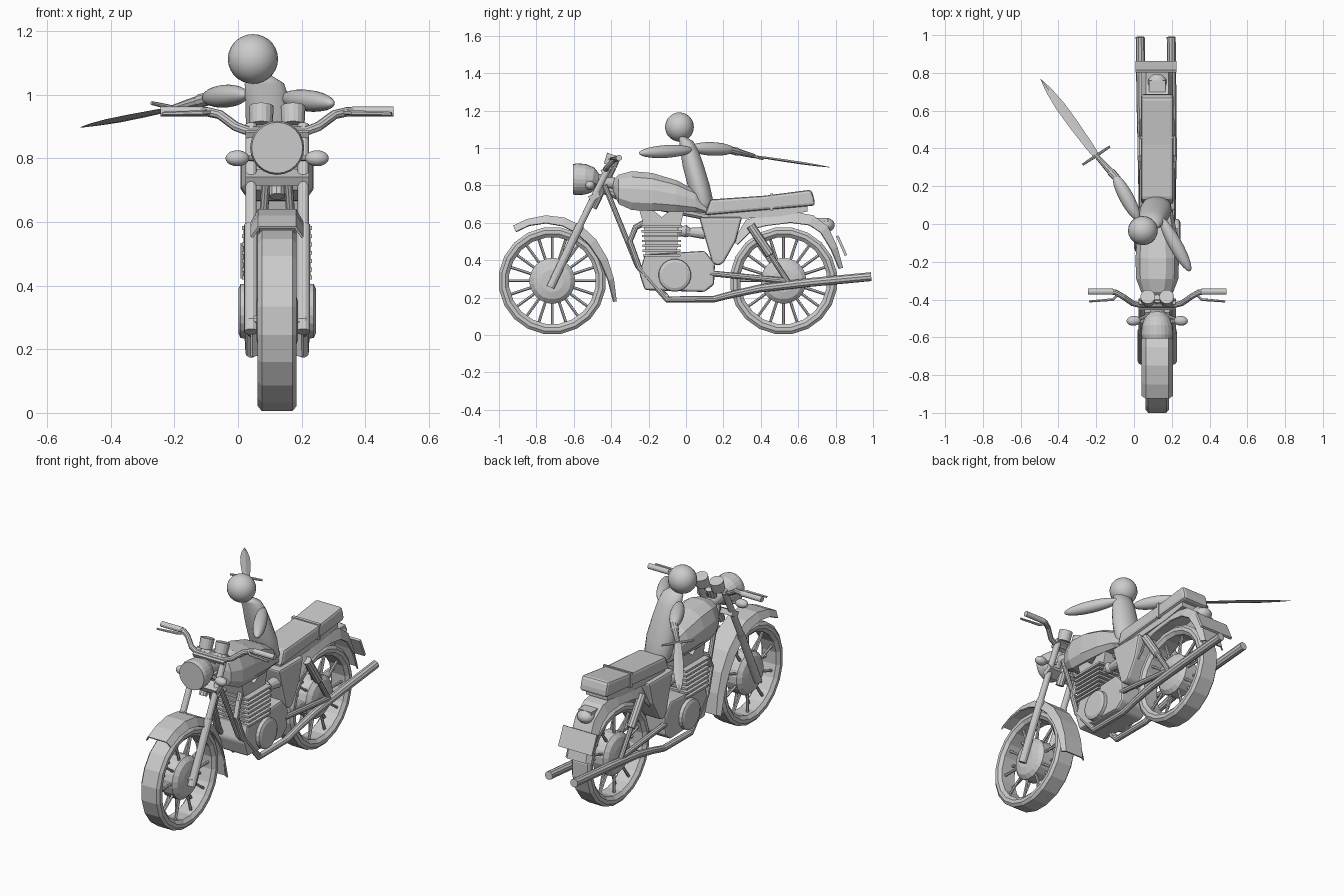
import bpy, bmesh
from math import sin, cos, pi, tau
from mathutils import Vector, Matrix

if "Cube" in bpy.data.objects:
    bpy.data.objects.remove(bpy.data.objects["Cube"])

CX = 0.123  # centre plane of the motorcycle


def finish(name, bm, smooth=False):
    bmesh.ops.recalc_face_normals(bm, faces=bm.faces)
    me = bpy.data.meshes.new(name)
    bm.to_mesh(me)
    bm.free()
    ob = bpy.data.objects.new(name, me)
    bpy.context.collection.objects.link(ob)
    for p in me.polygons:
        p.use_smooth = smooth
    return ob


def loft(name, rings, closed=False, caps=True, cyclic=True, smooth=False):
    bm = bmesh.new()
    rs = [[bm.verts.new(p) for p in r] for r in rings]
    n = len(rs[0])
    pairs = list(zip(rs, rs[1:])) + ([(rs[-1], rs[0])] if closed else [])
    for a, b in pairs:
        for i in range(n if cyclic else n - 1):
            j = (i + 1) % n
            bm.faces.new((a[i], a[j], b[j], b[i]))
    if caps and not closed:
        bm.faces.new(rs[0])
        bm.faces.new(rs[-1])
    return finish(name, bm, smooth)


def tube(name, pts, radii, sides=10):
    pts = [Vector(p) for p in pts]
    if not isinstance(radii, (list, tuple)):
        radii = [radii] * len(pts)
    rings, prev, u = [], None, None
    for i, p in enumerate(pts):
        t = (pts[min(i + 1, len(pts) - 1)] - pts[max(i - 1, 0)]).normalized()
        u = t.orthogonal().normalized() if prev is None else prev.rotation_difference(t) @ u
        v = t.cross(u)
        rings.append([p + radii[i] * (u * cos(a) + v * sin(a))
                      for a in (tau * k / sides for k in range(sides))])
        prev = t
    return loft(name, rings)


def prism(name, yz, half, bevel=0.0, x=CX):
    ob = loft(name, [[(x + s * half, y, z) for y, z in yz] for s in (-1, 1)])
    if bevel:
        m = ob.modifiers.new("bevel", 'BEVEL')
        m.width, m.segments = bevel, 2
    return ob


def box(name, c, size, tilt=0.0):
    bm = bmesh.new()
    bmesh.ops.create_cube(bm, size=1, matrix=Matrix.Translation(c)
                          @ Matrix.Rotation(tilt, 4, 'X') @ Matrix.Diagonal((*size, 1)))
    return finish(name, bm)


def ellipsoid(name, a, b, rx, ry):
    """Ellipsoid whose long axis runs from a to b."""
    a, b = Vector(a), Vector(b)
    q = (b - a).to_track_quat('Z', 'Y').to_matrix().to_4x4()
    bm = bmesh.new()
    bmesh.ops.create_uvsphere(bm, u_segments=20, v_segments=14, radius=1,
                              matrix=Matrix.Translation((a + b) / 2) @ q
                              @ Matrix.Diagonal((rx, ry, (b - a).length / 2, 1)))
    return finish(name, bm, True)


def lathe(name, prof, y, z, n=20):
    """Closed (x offset, radius) profile spun around a wheel axle."""
    return loft(name, [[(CX + dx, y + r * cos(a), z + r * sin(a)) for dx, r in prof]
                       for a in (tau * (k + .5) / n for k in range(n))], closed=True)


# Wheels: tyre, hub and spokes
for side, wy in (("front", -0.715), ("rear", 0.522)):
    lathe(side + "_tyre", [(-.048, .288), (.048, .288), (.061, .272), (.061, .252), (.045, .233),
                           (-.045, .233), (-.061, .252), (-.061, .272)], wy, .29)
    tube(side + "_hub", [(CX + d, wy, .29) for d in (-.065, -.055, -.035, .035, .055, .065)],
         [.06, .1, .122, .122, .1, .06], 20)
    tube(side + "_axle", [(CX - .09, wy, .29), (CX + .09, wy, .29)], .016)
    for k in range(20):
        a, d = tau * k / 20, .022 * (-1) ** k
        tube(side + "_spoke", [(CX + d, wy + r * cos(a), .29 + r * sin(a)) for r in (.1, .24)], .008, 6)


def fender(name, path, depths, top, bottom):
    rings = []
    for i, (y, z) in enumerate(path):
        a, b = path[max(i - 1, 0)], path[min(i + 1, len(path) - 1)]
        t = Vector((b[0] - a[0], b[1] - a[1])).normalized()
        d = depths[i]
        iy, iz = y + t.y * d, z - t.x * d
        rings.append([(CX - bottom, iy, iz), (CX - top, y, z), (CX + top, y, z), (CX + bottom, iy, iz)])
    ob = loft(name, rings, caps=False, cyclic=False)
    ob.modifiers.new("thickness", 'SOLIDIFY').thickness = .008


fender("front_fender", [(-.925, .585), (-.85, .62), (-.75, .64), (-.65, .628), (-.56, .585), (-.48, .51),
                        (-.42, .41), (-.385, .30), (-.37, .18)],
       [.035, .035, .04, .045, .045, .045, .04, .03, .015], .06, .083)
fender("rear_fender", [(.25, .50), (.32, .615), (.42, .645), (.56, .662), (.68, .64), (.76, .58),
                       (.81, .47), (.84, .36)],
       [.03, .06, .06, .06, .055, .05, .035, .02], .06, .083)

# Tank: lofted rounded sections (y, bottom, top, half width)
rings = []
for y, lo, hi, w in ((-.39, .77, .83, .03), (-.36, .70, .857, .085), (-.29, .668, .876, .112), (-.18, .663, .866, .115),
                     (-.05, .66, .827, .105), (.05, .658, .775, .085), (.11, .65, .70, .065)):
    h = hi - lo
    rings.append([(CX + w * fx, y, lo + h * fz) for fx, fz in
                  ((-.75, 0), (.75, 0), (1, .2), (1, .55), (.8, .85), (.4, 1), (-.4, 1), (-.8, .85), (-1, .55), (-1, .2))])
loft("fuel_tank", rings)

# Seat with strap
prism("seat", [(.10, .64), (.69, .692), (.685, .73), (.67, .777), (.42, .745), (.13, .725)], .086, .015)
prism("seat_strap", [(.45, .665), (.465, .667), (.465, .757), (.45, .755)], .09)
prism("seat_base", [(.12, .61), (.5, .635), (.65, .66), (.65, .69), (.12, .645)], .07)

# Side panels and frame
prism("side_panels", [(.07, .63), (.30, .63), (.265, .5), (.20, .385), (.17, .37), (.14, .385)], .095, .012)
tube("frame_neck", [(CX, -.395, .9), (CX, -.50, .68)], .024)
tube("frame_backbone", [(CX, -.44, .78), (CX, -.3, .72), (CX, .15, .63)], .025)
for s in (-1, 1):
    x = CX + s * .082
    # Front fork
    tube("fork_slider", [(x, -.725, .255), (x, -.565, .59)], .022, 12)
    tube("fork_tube", [(x, -.565, .59), (x, -.41, .905)], .018, 12)
    # Cradle tube and exhaust running to the muffler
    tube("cradle_tube", [(CX + s * .03, -.435, .8), (CX + s * .06, -.26, .37), (x, -.1, .2)], .014)
    tube("exhaust", [(CX + s * .04, -.2, .615), (CX + s * .07, -.27, .575), (CX + s * .075, -.30, .5),
                     (x, -.25, .36), (x, -.10, .19), (x, .15, .192), (x, .25, .218),
                     (x, .4, .25), (x - .004, .65, .28), (x - .008, .99, .312)],
         [.016, .016, .016, .016, .018, .018, .019, .022, .024, .024])
    # Swing arm and shock absorber
    tube("swing_arm", [(x, .13, .33), (x, .53, .29)], .016)
    tube("rear_shock", [(x, .345, .585), (x, .45, .43), (x, .452, .427), (x, .545, .285)],
         [.024, .024, .014, .014])
    # Handlebar half, grip and lever
    hx = lambda d: CX + s * d
    tube("handlebar", [(CX, -.43, .885), (hx(.09), -.43, .885), (hx(.13), -.42, .9), (hx(.18), -.385, .937),
                       (hx(.22), -.362, .946), (hx(.25), -.358, .947)], .015)
    tube("grip", [(hx(.235), -.358, .947), (hx(.366), -.358, .947)], .016, 12)
    tube("lever", [(hx(.205), -.37, .945), (hx(.235), -.4, .943), (hx(.36), -.41, .94)], [.009, .008, .006], 6)
    # Gauges and turn signals
    tube("gauge", [(hx(.05), -.405, .905), (hx(.05), -.385, .962)], [.036, .039], 16)
    ellipsoid("turn_signal", (hx(.088), -.51, .80), (hx(.162), -.515, .80), .026, .025)
    tube("signal_stalk", [(hx(.04), -.48, .80), (hx(.11), -.51, .80)], .009, 8)
    # Engine covers
    tube("engine_cover", [(hx(.09), -.06, .32), (hx(.115), -.06, .32), (hx(.122), -.06, .32)],
         [.088, .086, .07], 20)

# Fork clamps and headlight
box("upper_clamp", (CX, -.425, .885), (.2, .06, .02), .45)
box("lower_clamp", (CX, -.49, .74), (.2, .06, .03), .45)
tube("headlight", [(CX, -.605, .833), (CX, -.585, .833), (CX, -.54, .832), (CX, -.5, .828),
                   (CX, -.47, .822), (CX, -.38, .81)], [.08, .085, .082, .068, .04, .03], 24)

# Engine: crankcase, finned barrel, head, carburettor
prism("crankcase", [(-.22, .43), (-.25, .33), (-.22, .24), (.10, .23), (.15, .27), (.155, .38), (.10, .45)], .095, .012)
prism("cylinder_barrel", [(-.215, .40), (-.05, .40), (-.04, .60), (-.225, .60)], .07)
for k in range(7):
    box("cooling_fin", (CX, -.13, .425 + k * .026), (.22, .2 + .003 * k, .012))
prism("cylinder_head", [(-.225, .58), (-.03, .58), (-.01, .67), (-.08, .67), (-.13, .63), (-.18, .67), (-.25, .67)], .075)
for s in (-1, 1):
    tube("carburettor", [(CX + s * .055, -.04, .555), (CX + s * .055, .0, .555), (CX + s * .055, .02, .55),
                         (CX + s * .055, .1, .545)], [.022, .034, .024, .034], 12)

# Tail light and number plate
ellipsoid("tail_light", (CX, .70, .588), (CX, .795, .588), .05, .038)
box("tail_light_bracket", (CX, .73, .60), (.085, .06, .05))
box("rear_plate", (CX - .006, .832, .478), (.218, .014, .115), .42)

# Rider: head, torso, arms
ellipsoid("head", (.047, -.035, 1.034), (.047, -.035, 1.19), .079, .077)
tors = []
for x, y, z, rx, ry in ((.075, -.02, 1.06, .03, .02), (.083, .002, 1.035, .062, .038), (.093, .02, .98, .07, .05),
                        (.103, .04, .90, .078, .058), (.113, .068, .80, .085, .06), (.118, .09, .71, .08, .058),
                        (.12, .105, .655, .06, .042)):
    tors.append([(x + rx * cos(a), y + ry * sin(a), z) for a in (tau * k / 18 for k in range(18))])
loft("torso", tors, smooth=True)
ellipsoid("left_arm", (.14, .035, .99), (.298, -.25, .972), .036, .034)
ellipsoid("right_arm", (.025, .02, 1.0), (-.105, .262, .99), .038, .036)

# Sword: handle, guard, blade
A, B, T = Vector((-.085, .235, .99)), Vector((-.2, .362, .957)), Vector((-.495, .768, .897))
tube("sword_handle", [A.lerp(B, t) for t in (0, .3, .34, .6, 1, 1.02)], [.02, .022, .018, .016, .012, .012], 10)
across = Vector((-.15, -.1, .035)).normalized()
tube("sword_guard", [B - across * .088, B - across * .03, B + across * .03, B + across * .088],
     [.006, .008, .008, .006], 8)
n = (T - B).cross(across).normalized()
loft("sword_blade", [[c + across * w, c + n * h, c - across * w, c - n * h] for c, w, h in
                     ((B.lerp(T, t), w, w * .22 + .001) for t, w in
                      ((0, .017), (.12, .022), (.4, .027), (.65, .027), (.85, .017), (1, .001)))])
